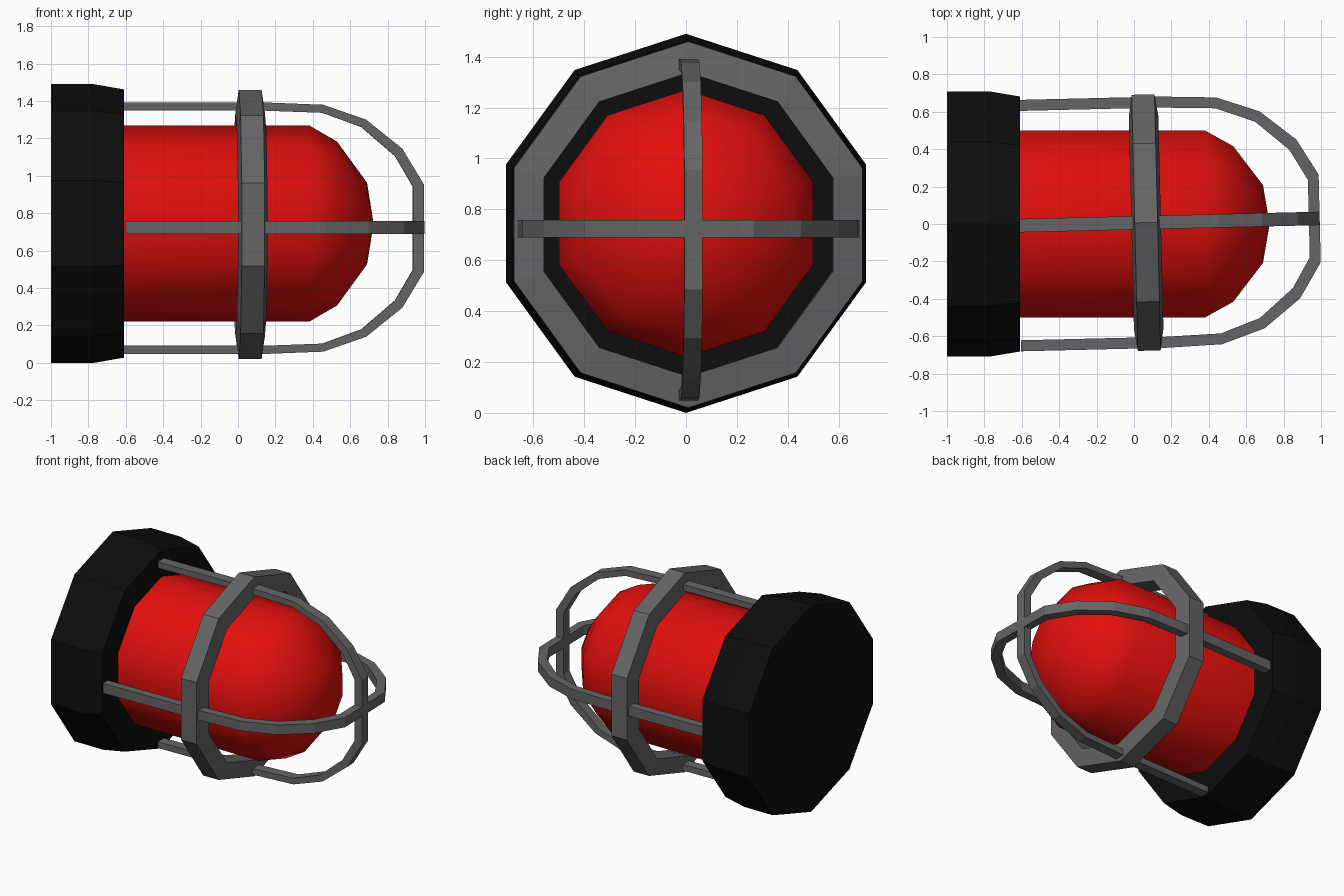
import bpy, bmesh, math
from mathutils import Matrix

if "Cube" in bpy.data.objects:
    bpy.data.objects.remove(bpy.data.objects["Cube"])

SIDES = 10
CZ = 0.745          # height of the lamp axis
YAW = 0.024         # slight twist of the cage


def material(name, rgb):
    m = bpy.data.materials.new(name)
    m.diffuse_color = (*rgb, 1)
    m.use_nodes = True
    m.node_tree.nodes["Principled BSDF"].inputs["Base Color"].default_value = m.diffuse_color
    return m


black = material("black_housing", (0.004, 0.004, 0.004))
red = material("red_glass", (0.75, 0.005, 0.004))
grey = material("grey_metal", (0.13, 0.13, 0.135))


def finish(bm, name, mat, matrix=None):
    if matrix:
        bm.transform(matrix)
    bmesh.ops.recalc_face_normals(bm, faces=bm.faces)
    me = bpy.data.meshes.new(name)
    bm.to_mesh(me)
    bm.free()
    me.materials.append(mat)
    ob = bpy.data.objects.new(name, me)
    bpy.context.collection.objects.link(ob)
    return ob


def lathe(name, profile, mat, closed=False, cz=CZ, matrix=None):
    """Ten-sided turning of (x, radius) points about the x axis."""
    bm = bmesh.new()
    rings = []
    for x, r in profile:
        if r == 0:
            rings.append([bm.verts.new((x, 0, cz))] * SIDES)
            continue
        ring = []
        for i in range(SIDES):
            a = 2 * math.pi * i / SIDES
            ring.append(bm.verts.new((x, r * math.sin(a), cz + r * math.cos(a))))
        rings.append(ring)
    pairs = list(zip(rings, rings[1:]))
    if closed:
        pairs.append((rings[-1], rings[0]))
    for a, b in pairs:
        for i in range(SIDES):
            j = (i + 1) % SIDES
            bm.faces.new(list(dict.fromkeys((a[i], a[j], b[j], b[i]))))
    if not closed:
        for ring in (rings[0], rings[-1]):
            if ring[0] is not ring[1]:
                bm.faces.new(ring)
    return finish(bm, name, mat, matrix)


def cage_bar(name, outer, inner, width, matrix):
    """U-shaped flat bar in the xz plane, mirrored about z = 0."""
    out = outer + [(x, -z) for x, z in reversed(outer)]
    inn = inner + [(x, -z) for x, z in reversed(inner)]
    bm = bmesh.new()
    rows = []
    for (xo, zo), (xi, zi) in zip(out, inn):
        rows.append([bm.verts.new(p) for p in (
            (xo, -width / 2, zo), (xo, width / 2, zo),
            (xi, width / 2, zi), (xi, -width / 2, zi))])
    for a, b in zip(rows, rows[1:]):
        for i in range(4):
            j = (i + 1) % 4
            bm.faces.new((a[i], a[j], b[j], b[i]))
    bm.faces.new(rows[0])
    bm.faces.new(rows[-1])
    return finish(bm, name, grey, matrix)


# Housing at the back
lathe("base_housing", [(-1, 0.745), (-0.77, 0.745), (-0.61, 0.717)], black)

# Domed glass
glass = lathe("glass_dome", [(-0.63, 0.525), (0.38, 0.525), (0.53, 0.438),
                             (0.69, 0.218), (0.725, 0)], red)
bpy.context.view_layer.objects.active = glass
glass.select_set(True)
bpy.ops.object.shade_smooth_by_angle(angle=math.radians(50))

# Cage: ring around the glass
twist = Matrix.Translation((0, 0.006, 0)) @ Matrix.Rotation(YAW, 4, 'Z')
lathe("cage_ring", [(0.004, 0.72), (0.126, 0.72), (0.144, 0.597), (-0.014, 0.597)],
      grey, closed=True, cz=0.74, matrix=twist)

# Cage: two crossing bars
outer = [(-0.62, 0.672), (0.15, 0.672), (0.455, 0.66), (0.685, 0.58),
         (0.878, 0.425), (0.993, 0.235)]
inner = [(-0.62, 0.628), (0.15, 0.628), (0.45, 0.617), (0.66, 0.54),
         (0.84, 0.385), (0.935, 0.222)]
lift = Matrix.Translation((0, 0, 0.72))
cage_bar("cage_bar_upright", outer, inner, 0.072, twist @ lift)
inner_side = [(x, z - 0.015) for x, z in inner]
cage_bar("cage_bar_level", outer, inner_side, 0.07,
         twist @ Matrix.Translation((0, 0, 0.724)) @ Matrix.Rotation(math.pi / 2, 4, 'X'))
